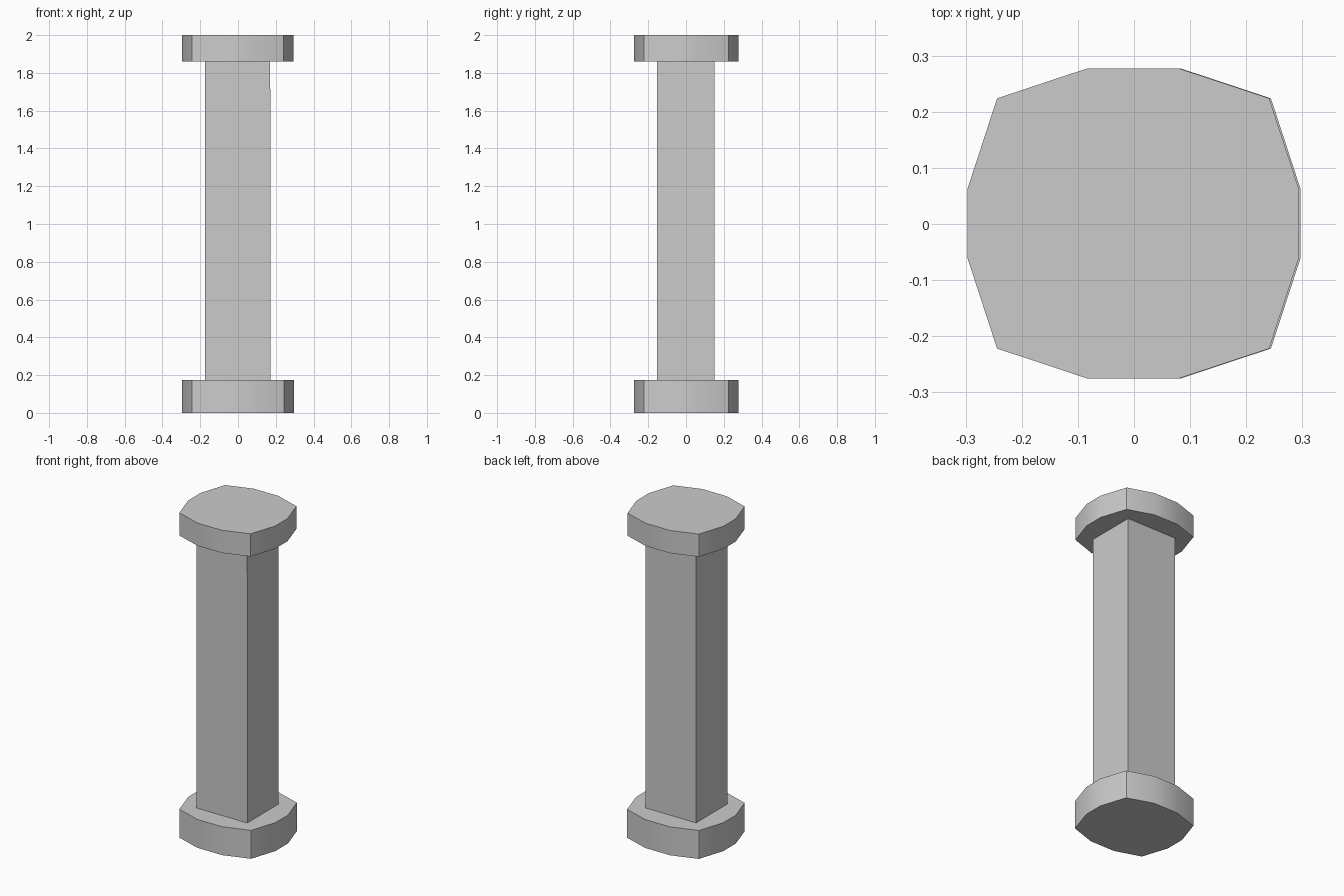
import bpy, bmesh, math

if "Cube" in bpy.data.objects:
    bpy.data.objects.remove(bpy.data.objects["Cube"])


def loft(name, rings):
    """Closed solid through a stack of (outline, z) rings."""
    bm = bmesh.new()
    loops = [[bm.verts.new((x, y, z)) for x, y in pts] for pts, z in rings]
    n = len(loops[0])
    for a, b in zip(loops, loops[1:]):
        for i in range(n):
            j = (i + 1) % n
            bm.faces.new((a[i], a[j], b[j], b[i]))
    bm.faces.new(loops[0][::-1])
    bm.faces.new(loops[-1])
    mesh = bpy.data.meshes.new(name)
    bm.to_mesh(mesh)
    bm.free()
    obj = bpy.data.objects.new(name, mesh)
    bpy.context.collection.objects.link(obj)
    bpy.ops.object.select_all(action='DESELECT')
    obj.select_set(True)
    bpy.context.view_layer.objects.active = obj
    bpy.ops.object.shade_smooth_by_angle(angle=math.radians(30))
    return obj


def bulged(x_shift=0.0):
    """Twelve-point square outline with bowed sides, mirrored from one quarter."""
    q = [(0.297, 0.061), (0.244, 0.223), (0.084, 0.276)]
    pts = q + [(-x, y) for x, y in q[::-1]]
    pts += [(-x, -y) for x, y in pts]
    return [(x + x_shift if x > 0 else x, y + 0.001) for x, y in pts]


def rect(x0, x1, y0, y1):
    return [(x0, y0), (x1, y0), (x1, y1), (x0, y1)]


# Base slab and slightly narrower top slab
loft("base", [(bulged(), 0.0), (bulged(), 0.175)])
loft("capital", [(bulged(-0.003), 1.86), (bulged(-0.003), 2.0)])

# Square shaft, its right face easing inward near the top
loft("shaft", [(rect(-0.174, 0.171, -0.154, 0.15), 0.175),
               (rect(-0.174, 0.171, -0.154, 0.15), 1.70),
               (rect(-0.174, 0.168, -0.154, 0.15), 1.86)])
